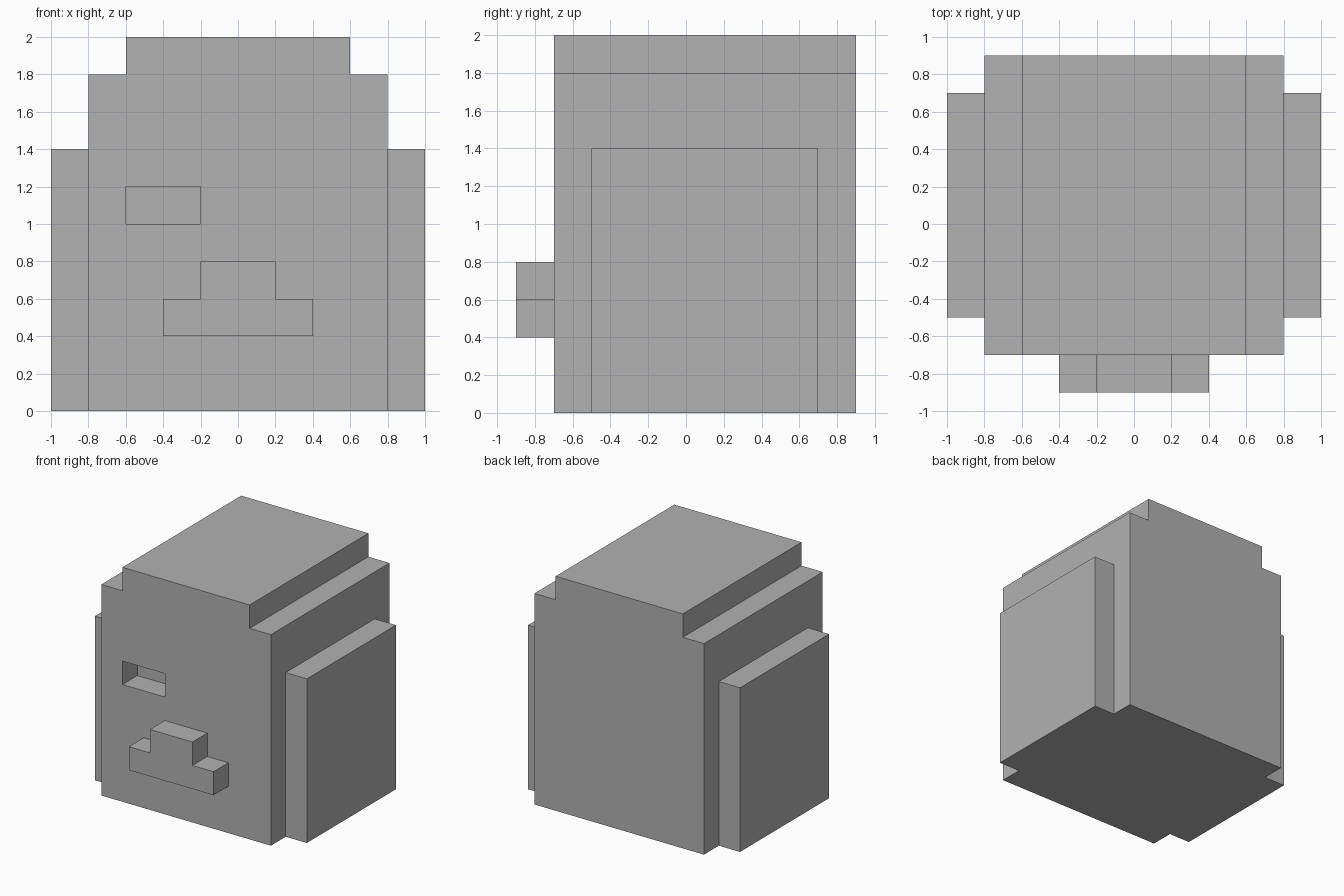
import bpy
import bmesh

cube = bpy.data.objects.get("Cube")
if cube:
    bpy.data.objects.remove(cube, do_unlink=True)

GREY = (0.445, 0.445, 0.445, 1.0)
grey = bpy.data.materials.new("plain grey")
grey.use_nodes = True
grey.diffuse_color = GREY
grey.node_tree.nodes["Principled BSDF"].inputs["Base Color"].default_value = GREY


def slab(name, outline, y_front, y_back):
    """Extrude an outline of (x, z) points from y_front to y_back."""
    bm = bmesh.new()
    face = bm.faces.new([bm.verts.new((x, y_front, z)) for x, z in outline])
    ext = bmesh.ops.extrude_face_region(bm, geom=[face])
    verts = [v for v in ext["geom"] if isinstance(v, bmesh.types.BMVert)]
    bmesh.ops.translate(bm, verts=verts, vec=(0, y_back - y_front, 0))
    bmesh.ops.recalc_face_normals(bm, faces=bm.faces)
    mesh = bpy.data.meshes.new(name)
    bm.to_mesh(mesh)
    bm.free()
    mesh.materials.append(grey)
    obj = bpy.data.objects.new(name, mesh)
    bpy.context.collection.objects.link(obj)
    return obj


def mirrored(half):
    """Complete a right-hand half outline across x = 0."""
    return half + [(-x, z) for x, z in reversed(half)]


def rect(x0, x1, z0, z1):
    return [(x0, z0), (x1, z0), (x1, z1), (x0, z1)]


# Head with stepped top edges
head = slab("head", mirrored([(0.8, 0), (0.8, 1.8), (0.6, 1.8), (0.6, 2)]), -0.7, 0.9)

# Side panels
slab("left_side_panel", rect(0.8, 1, 0, 1.4), -0.5, 0.7)
slab("right_side_panel", rect(-1, -0.8, 0, 1.4), -0.5, 0.7)

# Stepped nose
slab("nose", mirrored([(0.4, 0.4), (0.4, 0.6), (0.2, 0.6), (0.2, 0.8)]), -0.9, -0.7)

# Single recessed eye socket on the right of the face
cutter = slab("eye_socket_cutter", rect(-0.6, -0.2, 1, 1.2), -0.8, -0.5)
cutter.hide_render = True
cutter.hide_viewport = True
cutter.display_type = 'WIRE'
cut = head.modifiers.new("eye socket", 'BOOLEAN')
cut.operation = 'DIFFERENCE'
cut.solver = 'EXACT'
cut.object = cutter
